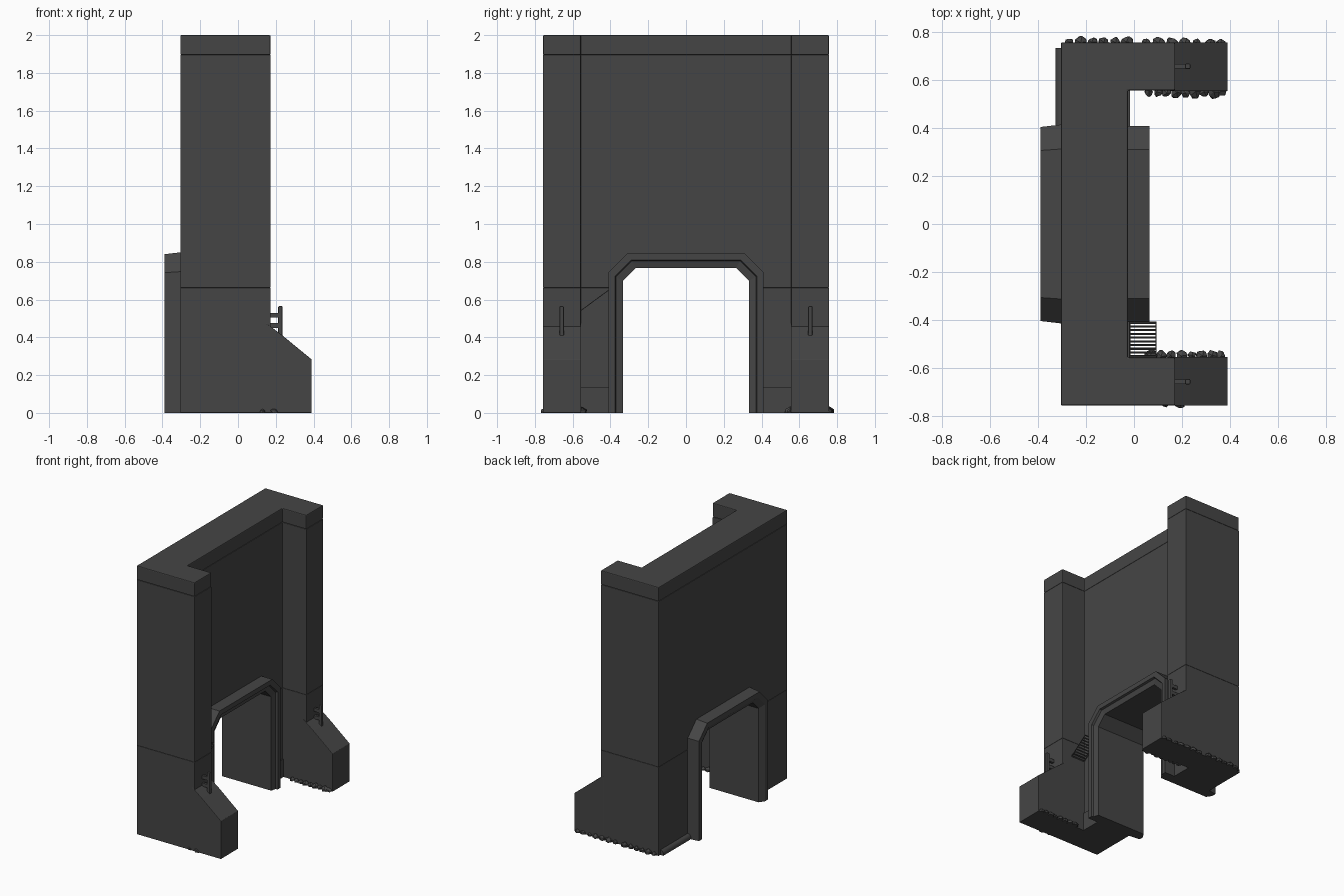
import bpy, bmesh, math, random
from mathutils import Matrix, Vector

if "Cube" in bpy.data.objects:
    bpy.data.objects.remove(bpy.data.objects["Cube"])

random.seed(4)


def material(name, v):
    m = bpy.data.materials.new(name)
    m.diffuse_color = (v, v, v, 1)
    m.use_nodes = True
    m.node_tree.nodes["Principled BSDF"].inputs["Base Color"].default_value = m.diffuse_color
    return m


STONE = material("dark grey stone", 0.06)


def finish(name, bm, smooth=None, bevel=0):
    bmesh.ops.recalc_face_normals(bm, faces=bm.faces)
    me = bpy.data.meshes.new(name)
    bm.to_mesh(me)
    bm.free()
    ob = bpy.data.objects.new(name, me)
    bpy.context.collection.objects.link(ob)
    me.materials.append(STONE)
    bpy.ops.object.select_all(action='DESELECT')
    ob.select_set(True)
    bpy.context.view_layer.objects.active = ob
    if bevel:
        mod = ob.modifiers.new("bevel", 'BEVEL')
        mod.width, mod.segments = bevel, 2
        bpy.ops.object.modifier_apply(modifier=mod.name)
    if smooth:
        bpy.ops.object.shade_smooth_by_angle(angle=math.radians(smooth))
    return ob


def prism(name, points, direction, **kw):
    """Extrude a closed 3D outline along a direction."""
    bm = bmesh.new()
    f = bm.faces.new([bm.verts.new(p) for p in points])
    new = bmesh.ops.extrude_face_region(bm, geom=[f])["geom"]
    bmesh.ops.translate(bm, vec=direction,
                        verts=[v for v in new if isinstance(v, bmesh.types.BMVert)])
    return finish(name, bm, **kw)


def box(name, lo, hi, **kw):
    return prism(name, [(lo[0], lo[1], lo[2]), (hi[0], lo[1], lo[2]),
                        (hi[0], hi[1], lo[2]), (lo[0], hi[1], lo[2])],
                 (0, 0, hi[2] - lo[2]), **kw)


def arch(x, t, floor=0.0):
    """Chamfered doorway outline, shrunk inward by t."""
    w, h, c = 0.41 - t, 0.845 - t, 0.10 - 0.4 * t
    half = [(w, floor), (w, h - c), (w - c, h)]
    return [(x, y, z) for y, z in half] + [(x, -y, z) for y, z in reversed(half)]


# Main wall: C-shaped plan in three stacked tiers
PLAN = [(-0.305, -0.757), (0.172, -0.757), (0.172, -0.558), (-0.025, -0.558),
        (-0.025, 0.558), (0.172, 0.558), (0.172, 0.757), (-0.305, 0.757)]
tiers = [prism(n, [(x, y, a) for x, y in PLAN], (0, 0, b - a), bevel=w)
         for n, a, b, w in (("wall_base", 0, 0.662, 0.003),
                            ("wall_shaft", 0.662, 1.895, 0.003),
                            ("wall_cap", 1.895, 2.0, 0.006))]

# Doorway cut through the lower tiers
cutter = prism("doorway_cutter", arch(-0.6, 0.01, -0.2), (1.2, 0, 0))
cutter.hide_render = True
for ob in tiers[:2]:
    mod = ob.modifiers.new("doorway", 'BOOLEAN')
    mod.operation, mod.solver, mod.object = 'DIFFERENCE', 'EXACT', cutter
    bpy.context.view_layer.objects.active = ob
    bpy.ops.object.modifier_apply(modifier=mod.name)
bpy.data.objects.remove(cutter)

# Door frame: stepped section swept along the doorway outline
SECTION = [(-0.305, -0.005), (-0.39, 0.005), (-0.39, 0.04), (-0.365, 0.077),
           (0.04, 0.077), (0.05, 0.04), (0.065, 0.035), (0.065, 0.0), (-0.025, 0.0)]
bm = bmesh.new()
rings = [[bm.verts.new(p) for p in arch(x, t)] for x, t in SECTION]
for a, b in zip(rings, rings[1:] + rings[:1]):
    for i in range(5):
        bm.faces.new((a[i], a[i + 1], b[i + 1], b[i]))
for i in (0, 5):
    bm.faces.new([r[i] for r in rings])
finish("door_frame", bm)

for s, side in ((1, "left"), (-1, "right")):
    # Sloped buttress foot
    prism(side + "_buttress_foot",
          [(x, s * 0.555, z) for x, z in ((0.15, 0), (0.39, 0), (0.39, 0.283),
                                          (0.235, 0.41), (0.15, 0.475))],
          (0, s * 0.203, 0), bevel=0.003)
    # Plinth between door frame and pier
    ys = sorted((s * 0.40, s * 0.56))
    box(side + "_plinth", (-0.03, ys[0], 0), (-0.017, ys[1], 0.135))
    # Upright hook plate and bracket above the foot
    y = s * 0.658
    box(side + "_hook_plate", (0.213, y - 0.011, 0.405), (0.235, y + 0.011, 0.565), bevel=0.004)
    for z in (0.45, 0.505):
        box(side + "_hook_bracket", (0.165, y - 0.009, z), (0.216, y + 0.009, z + 0.025))

# Low rounded kerb along the outer foot of one pier
prism("ground_kerb", [(x, 0.41, z) for x, z in ((-0.30, 0), (-0.328, 0), (-0.328, 0.02),
                                                (-0.318, 0.036), (-0.30, 0.04))],
      (0, 0.325, 0), smooth=50)

# Sloping slatted grate beside the doorway
a, b = Vector((0.037, -0.552, 0.545)), Vector((0.037, -0.412, 0.648))
tilt = Matrix.Rotation(math.atan2(b.z - a.z, b.y - a.y), 4, 'X')
bm = bmesh.new()
for i in range(10):
    bmesh.ops.create_cube(bm, size=1, matrix=Matrix.Translation(a.lerp(b, i / 9)) @ tilt
                          @ Matrix.Diagonal((0.115, 0.008, 0.004, 1)))
for x in (-0.055, 0.055):
    bmesh.ops.create_cube(bm, size=1,
                          matrix=Matrix.Translation((a + b) / 2 + Vector((x, 0, 0))) @ tilt
                          @ Matrix.Diagonal((0.005, (b - a).length, 0.004, 1)))
finish("slatted_grate", bm)

# Rubble heaped against the feet: x start, x end, y, count
bm = bmesh.new()
for x0, x1, y, n in ((0.06, 0.37, 0.55, 9), (-0.27, -0.03, 0.757, 6), (0.05, 0.37, 0.753, 7),
                     (0.07, 0.37, -0.55, 8), (0.13, 0.19, -0.75, 2)):
    for i in range(n):
        r = random.uniform(0.018, 0.03)
        x = min(x0 + (x1 - x0) * i / (n - 1), 0.385 - r)
        new = bmesh.ops.create_icosphere(bm, subdivisions=1, radius=r,
                                         matrix=Matrix.Translation((x, y, 0.005)))
        for v in new["verts"]:
            v.co.x += random.uniform(-0.004, 0.004)
            v.co.y += random.uniform(-0.004, 0.004)
            v.co.z = max(0, v.co.z)
finish("rubble", bm)
